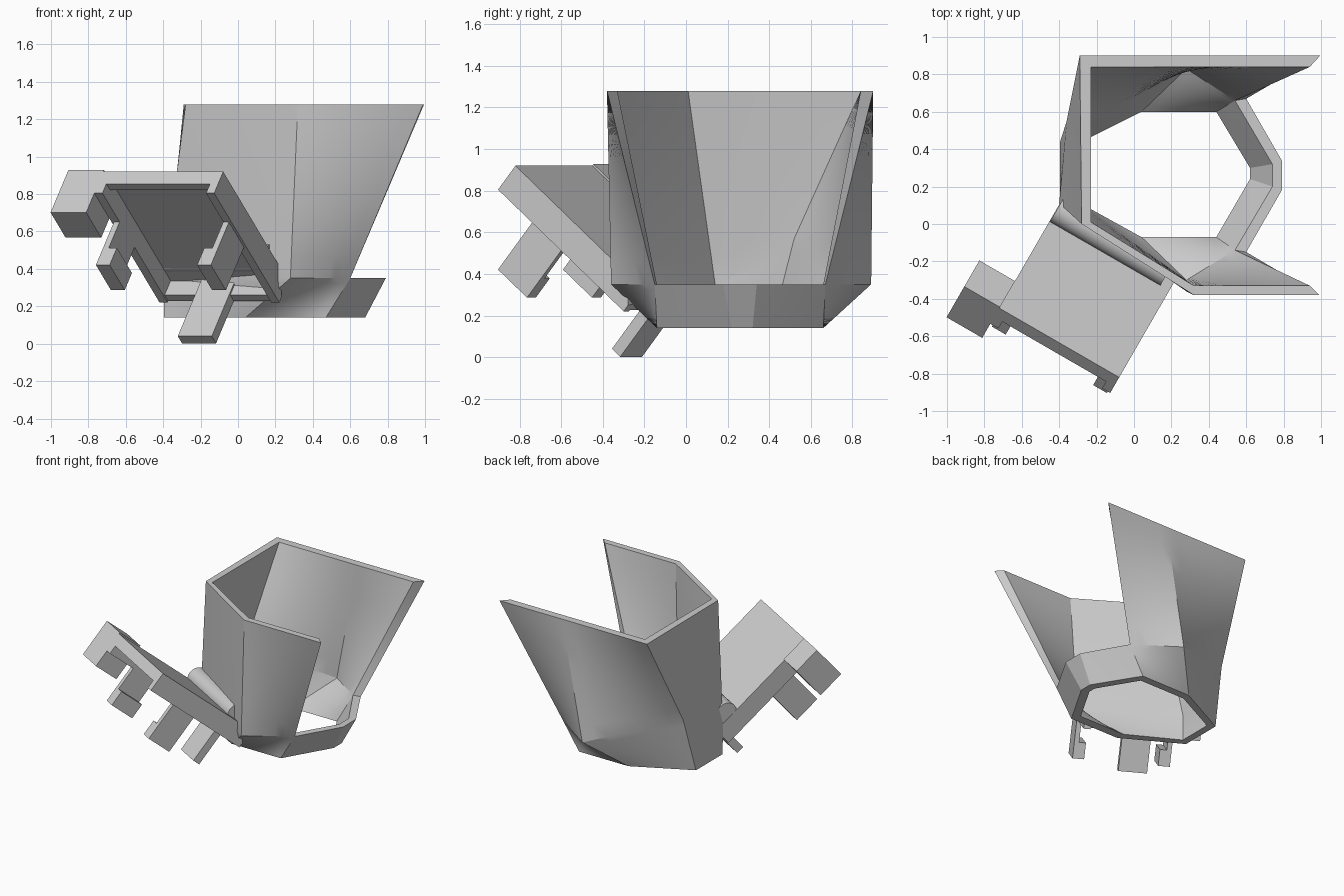
import bpy, bmesh, math
from mathutils import Vector, Matrix

if "Cube" in bpy.data.objects:
    bpy.data.objects.remove(bpy.data.objects["Cube"])


def finish(name, bm, smooth=False):
    bmesh.ops.recalc_face_normals(bm, faces=bm.faces)
    me = bpy.data.meshes.new(name)
    bm.to_mesh(me)
    bm.free()
    ob = bpy.data.objects.new(name, me)
    bpy.context.collection.objects.link(ob)
    if smooth:
        bpy.ops.object.select_all(action='DESELECT')
        bpy.context.view_layer.objects.active = ob
        ob.select_set(True)
        bpy.ops.object.shade_smooth_by_angle(angle=math.radians(16))
    return ob


# Cup shell: eight-sided loops, corners matched from bottom to top
bottom_out = [(.04, .66), (.47, .66), (.68, .32), (.68, .22), (.47, -.14), (.04, -.14), (-.395, .11), (-.395, .44)]
bottom_in = [(.04, .60), (.44, .60), (.62, .30), (.62, .24), (.44, -.07), (.04, -.07), (-.34, .14), (-.34, .41)]
mid_out = [(.28, .89), (.60, .67), (.79, .34), (.79, .18), (.60, -.15), (.28, -.36), (-.40, .11), (-.36, .55)]
mid_in = [(.28, .83), (.54, .66), (.74, .32), (.74, .20), (.54, -.14), (.28, -.30), (-.34, .14), (-.30, .52)]
# Top rim misses the two corners on the open side (indices 2 and 3)
top_out = {4: (.99, -.38), 5: (.32, -.38), 6: (-.28, 0), 7: (-.29, .90), 0: (.45, .90), 1: (.995, .90)}
top_in = {4: (.94, -.33), 5: (.32, -.33), 6: (-.23, .01), 7: (-.23, .84), 0: (.45, .84), 1: (.94, .84)}

bm = bmesh.new()


def loop(points, z):
    items = points.items() if isinstance(points, dict) else enumerate(points)
    return {i: Vector((x, y, z)) for i, (x, y) in items}


bo, bi = loop(bottom_out, .14), loop(bottom_in, .14)
mo, mi = loop(mid_out, .35), loop(mid_in, .35)
to, ti = loop(top_out, 1.28), loop(top_in, 1.28)
mo[7].z = mi[7].z = .57


def strip(a, b, i, n=1):
    # ruled panel between two loop edges, n x n cells so twisted walls curve smoothly
    j = (i + 1) % 8
    g = [[bm.verts.new(a[i].lerp(a[j], s / n).lerp(b[i].lerp(b[j], s / n), t / n))
          for s in range(n + 1)] for t in range(n + 1)]
    for t in range(n):
        for s in range(n):
            bm.faces.new((g[t][s], g[t][s + 1], g[t + 1][s + 1], g[t + 1][s]))


N = 8
for i in range(8):
    strip(bo, mo, i, N)
    strip(bi, mi, i, N)
    strip(bo, bi, i, N)
for i in (4, 5, 6, 7, 0):
    strip(mo, to, i, N)
    strip(mi, ti, i, N)
    strip(to, ti, i, N)
for i in (1, 2, 3):
    strip(mo, mi, i, N)
for i in (1, 4):
    cell = [[mo[i].lerp(to[i], t / N), mi[i].lerp(ti[i], t / N)] for t in range(N + 1)]
    for p, q in zip(cell, cell[1:]):
        bm.faces.new([bm.verts.new(c) for c in (p[0], q[0], q[1], p[1])])
bmesh.ops.remove_doubles(bm, verts=bm.verts, dist=.0005)
finish("open_cup", bm, smooth=True)

# Inner face of the front cup wall, used to trim the tray and hinge
wall_point = Vector((.28, -.32, .35))
wall_normal = Vector((.44, .62, .06)).normalized()


def trim(b):
    geom = b.verts[:] + b.edges[:] + b.faces[:]
    bmesh.ops.bisect_plane(b, geom=geom, plane_co=wall_point, plane_no=wall_normal, clear_outer=True)
    bmesh.ops.holes_fill(b, edges=[e for e in b.edges if e.is_boundary], sides=0)


# Tilted tray frame: u across, w down the slope, d away from the cup
a = math.radians(40)
U = Vector((math.cos(math.radians(30)), -.5, 0))
H = Vector((.5, math.cos(math.radians(30)), 0))
Z = Vector((0, 0, 1))
W = H * math.cos(a) - Z * math.sin(a)
D = -H * math.sin(a) - Z * math.cos(a)
O = Vector((-.72, -.45, .92))


def tray_box(name, u, w, d):
    b = bmesh.new()
    bmesh.ops.create_cube(b, size=1)
    for v in b.verts:
        p = [lo + (c + .5) * (hi - lo) for c, (lo, hi) in zip(v.co, (u, w, d))]
        v.co = O + U * p[0] + W * p[1] + D * p[2]
    trim(b)
    return finish(name, b)


# Tray plate and rim
tray_box("tray_plate", (0, .74), (0, .91), (0, .04))
tray_box("tray_upper_rim", (0, .74), (0, .05), (0, .085))
tray_box("tray_lower_rim", (0, .74), (.86, .91), (0, .14))

# Side rims, each with a hooked tab
for side in ("left", "right"):
    def span(u0, u1):
        return (u0, u1) if side == "left" else (.74 - u1, .74 - u0)
    tray_box(side + "_rim", span(0, .05), (0, .91), (0, .15))
    tray_box(side + "_tab_stem", span(.015, .05), (.24, .45), (.04, .45))
    tray_box(side + "_tab_hook", span(.015, .10), (.24, .45), (.33, .45))

# End tab and large side block
tray_box("end_tab", (.245, .455), (.85, .91), (.04, .435))
tray_box("side_block", (-.22, 0), (0, .21), (-.01, .285))

# Rounded hinge between tray and cup
p, q = Vector((-.41, .08, .455)), Vector((.18, -.26, .455))
b = bmesh.new()
bmesh.ops.create_cone(b, cap_ends=True, segments=32, radius1=.08, radius2=.08, depth=(q - p).length,
                      matrix=Matrix.Translation((p + q) / 2) @ (q - p).to_track_quat('Z', 'Y').to_matrix().to_4x4())
trim(b)
finish("hinge_barrel", b, smooth=True)
